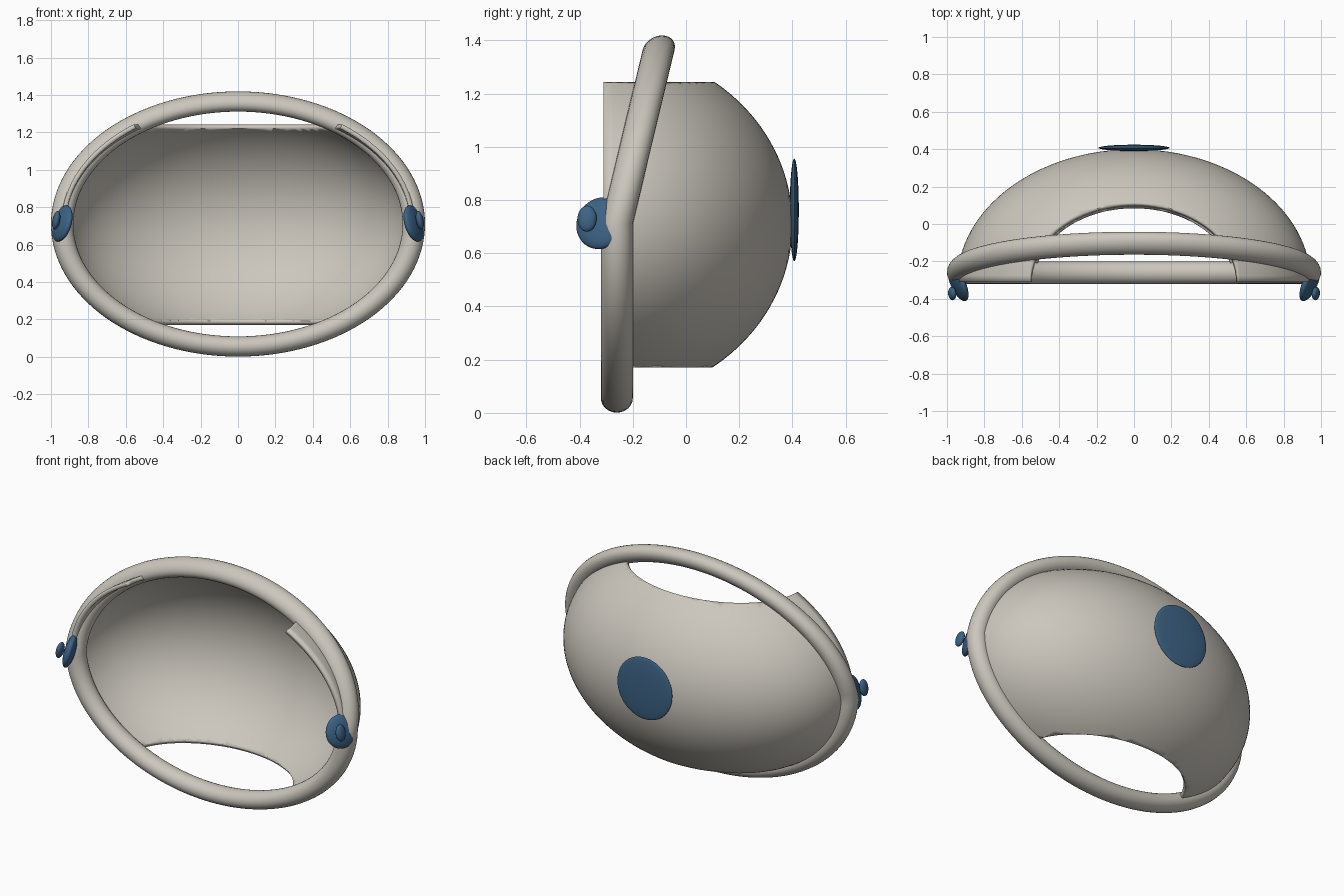
import bpy, bmesh, math
from mathutils import Matrix, Vector

if "Cube" in bpy.data.objects:
    bpy.data.objects.remove(bpy.data.objects["Cube"], do_unlink=True)

MID = 0.71       # height of the centre line
FRONT = -0.31    # plane of the shell opening


def material(name, rgb):
    m = bpy.data.materials.new(name)
    m.use_nodes = True
    m.diffuse_color = (*rgb, 1)
    m.node_tree.nodes["Principled BSDF"].inputs["Base Color"].default_value = (*rgb, 1)
    return m


BEIGE = material("warm beige", (0.60, 0.57, 0.51))
BLUE = material("steel blue", (0.045, 0.125, 0.235))


def make(name, bm, mat):
    mesh = bpy.data.meshes.new(name)
    bm.to_mesh(mesh)
    bm.free()
    mesh.materials.append(mat)
    obj = bpy.data.objects.new(name, mesh)
    bpy.context.collection.objects.link(obj)
    return obj


def smooth(obj):
    bpy.ops.object.select_all(action="DESELECT")
    obj.select_set(True)
    bpy.context.view_layer.objects.active = obj
    bpy.ops.object.shade_smooth_by_angle(angle=math.radians(40))


def ellipsoid(center, radii, axis, segments=48):
    """Ellipsoid whose pole (local z) points along axis."""
    bm = bmesh.new()
    turn = Vector(axis).to_track_quat("Z", "Y").to_matrix().to_4x4()
    bmesh.ops.create_uvsphere(
        bm, u_segments=segments, v_segments=segments // 2, radius=1,
        matrix=Matrix.Translation(center) @ turn @ Matrix.Diagonal((*radii, 1)))
    return bm


# Shell: half ellipsoid, cut flat at the top and bottom, with a thin wall
bm = bmesh.new()
bmesh.ops.create_uvsphere(
    bm, u_segments=128, v_segments=64, radius=1,
    matrix=Matrix.Translation((0, FRONT, MID))
    @ Matrix.Diagonal((0.945, 0.71, 0.66, 1)) @ Matrix.Rotation(math.pi / 2, 4, "X"))
for point, normal in (((0, FRONT, 0), (0, -1, 0)),
                      ((0, 0, 1.243), (0, 0, 1)),
                      ((0, 0, 0.17), (0, 0, -1))):
    bmesh.ops.bisect_plane(bm, geom=bm.verts[:] + bm.edges[:] + bm.faces[:], dist=1e-5,
                           plane_co=point, plane_no=normal, clear_outer=True)
bmesh.ops.recalc_face_normals(bm, faces=bm.faces)
outward = sum(f.normal.dot(f.calc_center_median() - Vector((0, FRONT, MID))) for f in bm.faces)
if outward < 0:
    bmesh.ops.reverse_faces(bm, faces=bm.faces)
shell = make("shell", bm, BEIGE)
wall = shell.modifiers.new("wall", "SOLIDIFY")
wall.thickness = 0.025
wall.offset = -1
smooth(shell)

# Rim: oval tube whose upper half leans back
bpy.ops.mesh.primitive_torus_add(major_radius=0.94, minor_radius=0.06,
                                 major_segments=128, minor_segments=24)
rim = bpy.context.object
rim.name = "rim"
rim.data.materials.append(BEIGE)
for v in rim.data.vertices:
    x, y, depth = v.co
    r = math.hypot(x, y)
    up = y / r * (0.655 + 0.9 * (r - 0.94))
    v.co = (x, -0.26 + depth + max(0, up) * 0.24, MID + up)
bm = bmesh.new()
bm.from_mesh(rim.data)
bmesh.ops.recalc_face_normals(bm, faces=bm.faces)
bm.to_mesh(rim.data)
bm.free()
smooth(rim)

# Round pad on the back
smooth(make("back_pad", ellipsoid((0, 0.407, 0.763), (0.19, 0.193, 0.017), (0, 1, 0), 64), BLUE))

# Side buttons, each a tilted disc with a small knob
for side, s in (("left", 1), ("right", -1)):
    axis = (0.87 * s, -0.40, 0.25)
    smooth(make(side + "_button", ellipsoid((0.94 * s, -0.32, 0.713), (0.1, 0.1, 0.032), axis), BLUE))
    smooth(make(side + "_knob", ellipsoid((0.972 * s, -0.372, 0.73), (0.036, 0.05, 0.02),
                                          (s, -0.1, 0.2), 32), BLUE))
